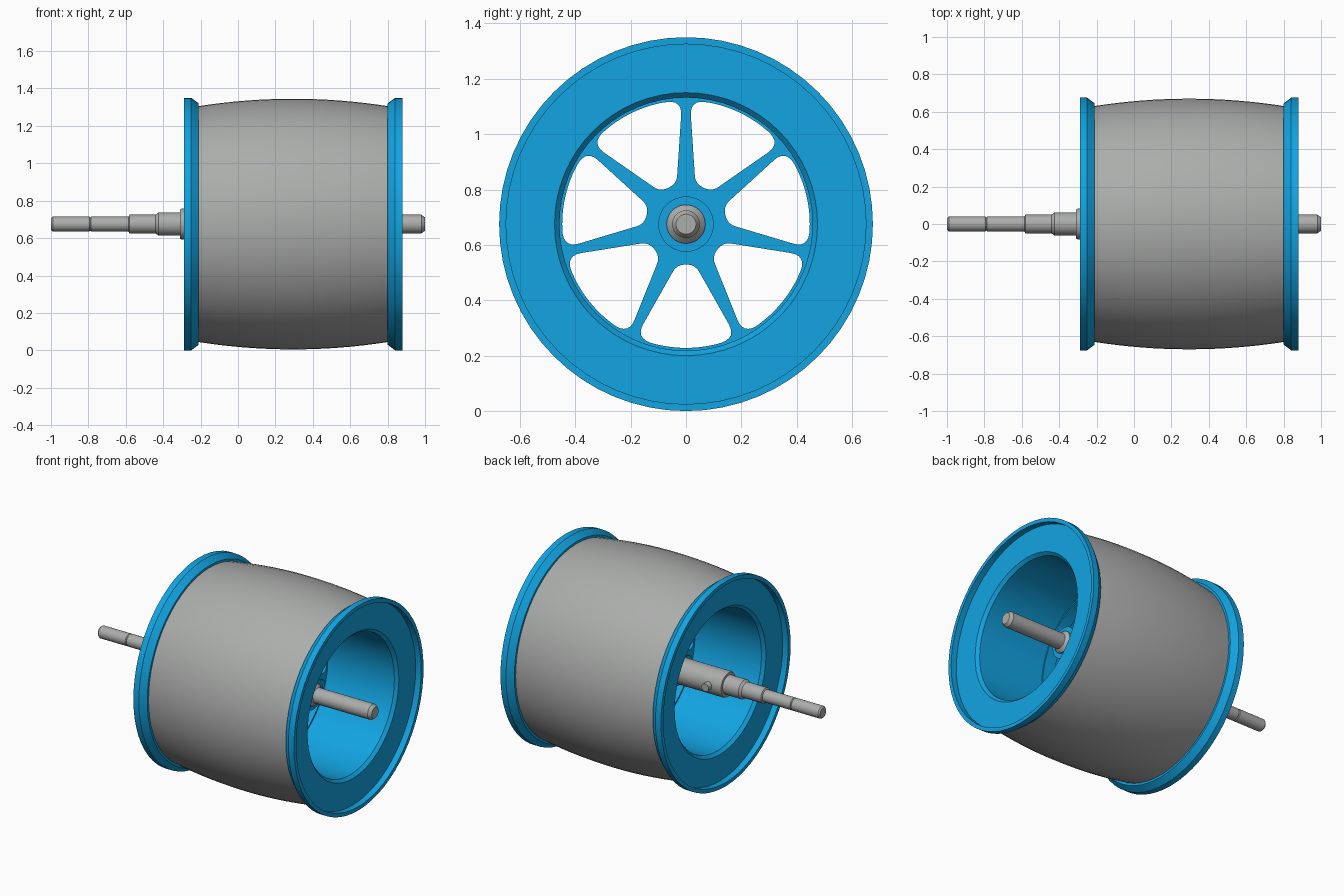
import bpy, bmesh, math
from mathutils import Matrix, Vector

if "Cube" in bpy.data.objects:
    bpy.data.objects.remove(bpy.data.objects["Cube"])

AXIS_Z = 0.675   # height of the axle
MID = 0.295      # x of the drum's middle plane


def material(name, rgb):
    m = bpy.data.materials.new(name)
    m.diffuse_color = (*rgb, 1)
    m.use_nodes = True
    m.node_tree.nodes["Principled BSDF"].inputs["Base Color"].default_value = m.diffuse_color
    return m


BLUE = material("blue_paint", (0.006, 0.37, 0.76))
GREY = material("grey_steel", (0.41, 0.42, 0.41))


def finish(ob, mat, angle=20):
    ob.data.materials.clear()
    ob.data.materials.append(mat)
    bpy.ops.object.select_all(action='DESELECT')
    ob.select_set(True)
    bpy.context.view_layer.objects.active = ob
    bpy.ops.object.shade_smooth_by_angle(angle=math.radians(angle))


def lathe(name, profile, mat, sides, closed=False):
    """Turn (x, radius) points about the axle line."""
    bm = bmesh.new()
    rings = []
    for x, r in profile:
        ring = []
        for i in range(sides):
            a = 2 * math.pi * i / sides
            ring.append(bm.verts.new((x, r * math.sin(a), AXIS_Z + r * math.cos(a))))
        rings.append(ring)
    pairs = list(zip(rings, rings[1:]))
    if closed:
        pairs.append((rings[-1], rings[0]))
    else:
        bm.faces.new(rings[0])
        bm.faces.new(rings[-1])
    for a, b in pairs:
        for i in range(sides):
            j = (i + 1) % sides
            bm.faces.new((a[i], a[j], b[j], b[i]))
    bmesh.ops.recalc_face_normals(bm, faces=bm.faces)
    me = bpy.data.meshes.new(name)
    bm.to_mesh(me)
    bm.free()
    ob = bpy.data.objects.new(name, me)
    bpy.context.collection.objects.link(ob)
    finish(ob, mat)
    return ob


# Drum body with lipped flanges at both ends
half = [(0.505, 0.62), (0.505, 0.645), (0.545, 0.675), (0.585, 0.675),
        (0.585, 0.65), (0.545, 0.65), (0.545, 0.475), (0.525, 0.457)]
lathe("drum_body", [(MID + d, r) for d, r in half] +
      [(MID - d, r) for d, r in reversed(half)], BLUE, 64, closed=True)

# Crowned sleeve around the drum
crown = [(MID + 0.51 * t / 8, 0.67 - 0.04 * (t / 8) ** 2) for t in range(-8, 9)]
lathe("crowned_sleeve", crown + [(MID + 0.51, 0.61), (MID - 0.51, 0.61)],
      GREY, 64, closed=True)

# Hub
lathe("hub", [(0.05, 0.1), (0.55, 0.1)], BLUE, 48)

# Stepped axle
lathe("axle", [(-1, 0.032), (-0.99, 0.04), (-0.795, 0.04), (-0.79, 0.036),
               (-0.785, 0.04), (-0.585, 0.04), (-0.58, 0.05), (-0.44, 0.05),
               (-0.425, 0.062), (-0.31, 0.062), (-0.31, 0.078), (-0.3, 0.083),
               (0.04, 0.083), (0.04, 0.07), (0.56, 0.07), (0.58, 0.05),
               (0.98, 0.05), (1, 0.036)], GREY, 32)

# Cross pin on the axle collar
bm = bmesh.new()
bmesh.ops.create_cone(bm, cap_ends=True, segments=20, radius1=0.026, radius2=0.026,
                      depth=0.11, matrix=Matrix.Translation((-0.22, 0.06, AXIS_Z)) @
                      Matrix.Rotation(math.pi / 2, 4, 'X'))
me = bpy.data.meshes.new("cross_pin")
bm.to_mesh(me)
bm.free()
pin = bpy.data.objects.new("cross_pin", me)
bpy.context.collection.objects.link(pin)
finish(pin, GREY)


# Spoked web: a disc with seven rounded windows
def rounded(a, corner, b, d, steps=6):
    """Curve that cuts a corner, starting and ending d away from it."""
    p, q = corner + (a - corner).normalized() * d, corner + (b - corner).normalized() * d
    pts = []
    for i in range(steps + 1):
        t = i / steps
        pts.append(p * (1 - t) ** 2 + corner * (2 * t * (1 - t)) + q * t * t)
    return pts


def polar(r, a):
    return Vector((r * math.cos(a), r * math.sin(a)))


def window():
    """Window outline pointing along +x."""
    step = math.pi / 7
    a_in = step - math.asin(0.034 / 0.15)
    a_out = step - math.asin(0.014 / 0.45)
    inner_lo, inner_hi = polar(0.15, -a_in), polar(0.15, a_in)
    inner_lo.x = inner_hi.x = 0.146
    outer_lo, outer_hi = polar(0.447, -a_out), polar(0.447, a_out)
    arc = [polar(0.447, a_out * 0.72 * k / 8) for k in range(-8, 9)]
    return (rounded(inner_hi, inner_lo, outer_lo, 0.03) +
            rounded(inner_lo, outer_lo, arc[0], 0.055) + arc +
            rounded(arc[-1], outer_hi, inner_hi, 0.055) +
            rounded(outer_hi, inner_hi, inner_lo, 0.03))


cu = bpy.data.curves.new("spoked_web", 'CURVE')
cu.dimensions = '2D'
cu.fill_mode = 'BOTH'
cu.extrude = 0.04


def add_loop(points):
    s = cu.splines.new('POLY')
    s.points.add(len(points) - 1)
    for sp, p in zip(s.points, points):
        sp.co = (p.x, p.y, 0, 1)
    s.use_cyclic_u = True


add_loop([polar(0.465, 2 * math.pi * i / 64) for i in range(64)])
outline = window()
for k in range(7):
    turn = Matrix.Rotation(-math.pi / 2 + 2 * math.pi * k / 7, 2)
    add_loop([turn @ p for p in outline])
web = bpy.data.objects.new("spoked_web", cu)
bpy.context.collection.objects.link(web)
web.rotation_euler = (math.pi / 2, 0, math.pi / 2)
web.location = (MID, 0, AXIS_Z)
bpy.ops.object.select_all(action='DESELECT')
web.select_set(True)
bpy.context.view_layer.objects.active = web
bpy.ops.object.convert(target='MESH')
finish(bpy.context.view_layer.objects.active, BLUE, 30)
